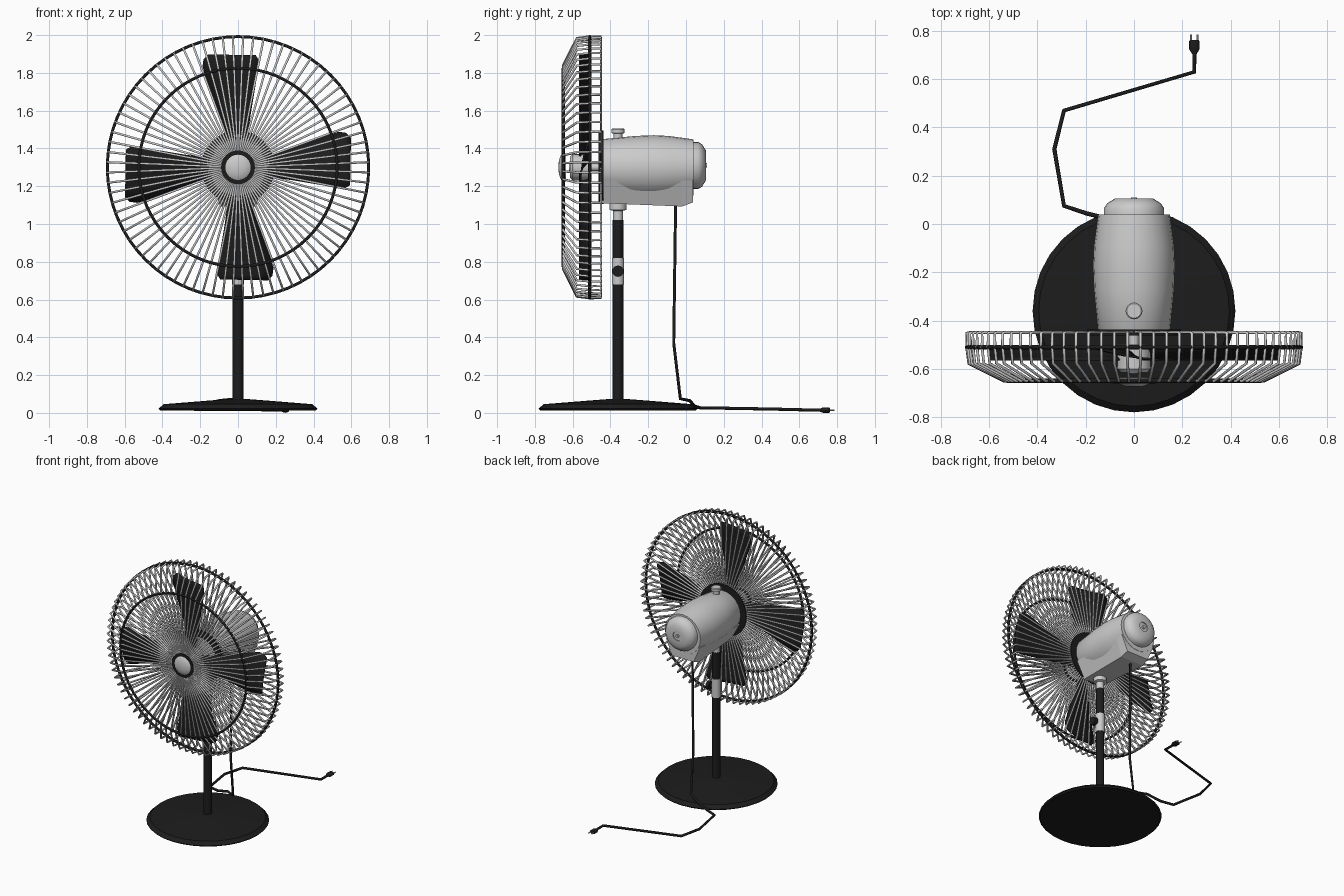
import bpy, bmesh, math
from mathutils import Matrix, Vector

if "Cube" in bpy.data.objects:
    bpy.data.objects.remove(bpy.data.objects["Cube"])

black = bpy.data.materials.new("black")
black.diffuse_color = (0.012, 0.012, 0.012, 1)
black.use_nodes = True
black.node_tree.nodes["Principled BSDF"].inputs["Base Color"].default_value = black.diffuse_color
PY, HZ = -0.36, 1.3          # pole y, fan axis height


def finish(name, bm, mat=None, smooth=True):
    bmesh.ops.remove_doubles(bm, verts=bm.verts, dist=1e-5)
    bmesh.ops.recalc_face_normals(bm, faces=bm.faces)
    me = bpy.data.meshes.new(name)
    bm.to_mesh(me)
    bm.free()
    ob = bpy.data.objects.new(name, me)
    bpy.context.collection.objects.link(ob)
    if mat:
        me.materials.append(mat)
    if smooth:
        bpy.ops.object.select_all(action='DESELECT')
        ob.select_set(True)
        bpy.context.view_layer.objects.active = ob
        bpy.ops.object.shade_smooth_by_angle(angle=math.radians(35))
    return ob


def lathe(name, profile, origin, axis='Z', n=24, mat=None, closed=False):
    """Spin (radius, height) points round an axis."""
    rot = {'Z': Matrix(), 'Y': Matrix.Rotation(-math.pi / 2, 4, 'X'),
           'X': Matrix.Rotation(math.pi / 2, 4, 'Y')}[axis]
    bm = bmesh.new()
    rows = []
    for k in range(n):
        a = 2 * math.pi * k / n
        rows.append([bm.verts.new(Vector(origin) + rot @ Vector((r * math.cos(a), r * math.sin(a), h)))
                     for r, h in profile])
    m = len(profile)
    for k in range(n):
        p, q = rows[k], rows[(k + 1) % n]
        for j in range(m if closed else m - 1):
            i = (j + 1) % m
            bm.faces.new((p[j], q[j], q[i], p[i]))
    bmesh.ops.dissolve_degenerate(bm, dist=1e-6, edges=bm.edges)
    return finish(name, bm, mat)


def cyl(name, r, h0, h1, origin, axis='Z', n=20, mat=None):
    return lathe(name, [(0, h0), (r, h0), (r, h1), (0, h1)], origin, axis, n, mat)


def tube(name, paths, r, mat=None, cyclic=False):
    cu = bpy.data.curves.new(name, 'CURVE')
    cu.dimensions = '3D'
    cu.bevel_depth, cu.bevel_resolution, cu.use_fill_caps = r, 1, True
    for pts in paths:
        s = cu.splines.new('POLY')
        s.points.add(len(pts) - 1)
        for p, c in zip(s.points, pts):
            p.co = (*c, 1)
        s.use_cyclic_u = cyclic
    ob = bpy.data.objects.new(name, cu)
    bpy.context.collection.objects.link(ob)
    if mat:
        cu.materials.append(mat)
    bpy.ops.object.select_all(action='DESELECT')
    ob.select_set(True)
    bpy.context.view_layer.objects.active = ob
    bpy.ops.object.convert(target='MESH')
    return ob


def polar(r, y, a):
    return (r * math.cos(a), y, HZ + r * math.sin(a))


# Stand: base, pole, height clamp and swivel neck
lathe("base", [(0, 0.012), (0.41, 0.012), (0.42, 0.022), (0.395, 0.046), (0.12, 0.068), (0.04, 0.074), (0, 0.074)],
      (0, PY, 0), n=32, mat=black)
cyl("pole", 0.028, 0.06, 1.02, (0, PY, 0), mat=black)
cyl("height_collar", 0.032, 0.68, 0.82, (0, PY, 0))
cyl("clamp_screw", 0.012, 0.02, 0.05, (0, PY, 0.75), 'X', 12, black)
cyl("clamp_knob", 0.03, 0.045, 0.07, (0, PY, 0.75), 'X', 16, black)
lathe("swivel_neck", [(0, 1.0), (0.027, 1.0), (0.027, 1.07), (0.045, 1.075), (0.045, 1.13), (0, 1.13)], (0, PY, 0))

# Motor housing, rear cap and underside block
lathe("motor_housing", [(0, -0.45), (0.14, -0.45), (0.15, -0.435), (0.166, -0.27), (0.17, -0.17), (0.166, -0.09),
                        (0.148, 0.04), (0, 0.04)], (0, 0, HZ), 'Y')
lathe("motor_rear_cap", [(0.125, 0.03), (0.125, 0.065), (0.112, 0.085), (0.08, 0.105), (0.035, 0.105), (0.035, 0.098),
                         (0, 0.098)], (0, 0, HZ + 0.01), 'Y')
cyl("rear_cap_button", 0.012, 0.09, 0.11, (0, 0, HZ + 0.01), 'Y', 12)
bm = bmesh.new()
secs = [[bm.verts.new(v) for v in ((-0.14, y, 1.23), (-w, y, z), (w, y, z), (0.14, y, 1.23))]
        for y, w, z in ((-0.445, 0.075, 1.11), (-0.02, 0.095, 1.093), (0.038, 0.09, 1.115))]
for a, b in zip(secs, secs[1:]):
    for i in range(4):
        j = (i + 1) % 4
        bm.faces.new((a[i], a[j], b[j], b[i]))
bm.faces.new(secs[0])
bm.faces.new(secs[-1])
finish("motor_underside", bm, smooth=False)
lathe("oscillation_knob", [(0, 1.44), (0.024, 1.44), (0.024, 1.478), (0.035, 1.482), (0.035, 1.5), (0.03, 1.505),
                           (0, 1.505)], (0, PY, 0), n=16)

# Fan hub and shaft
cyl("shaft", 0.02, -0.62, -0.44, (0, 0, HZ), 'Y', 12)
lathe("blade_hub", [(0, -0.615), (0.055, -0.615), (0.07, -0.6), (0.07, -0.5), (0, -0.5)], (0, 0, HZ), 'Y')

# Four pitched blades: stations of radius, left and right edge
stations = [(0.05, -0.035, 0.035), (0.15, -0.06, 0.045), (0.3, -0.115, 0.065), (0.45, -0.168, 0.088),
            (0.53, -0.195, 0.1), (0.57, -0.19, 0.1), (0.595, -0.165, 0.085)]
bm = bmesh.new()
for k in range(4):
    rot = Matrix.Rotation(k * math.pi / 2 + 0.015, 4, 'Y')
    rows = []
    for r, x0, x1 in stations:
        row = []
        for i in range(5):
            t = i / 4
            x = x0 + (x1 - x0) * t
            y = -0.535 + 0.055 * (0.5 - t) - 0.01 * math.sin(math.pi * t)
            row.append(bm.verts.new(rot @ Vector((x, y, r)) + Vector((0, 0, HZ))))
        rows.append(row)
    for a, b in zip(rows, rows[1:]):
        for i in range(4):
            bm.faces.new((a[i], a[i + 1], b[i + 1], b[i]))
blades = finish("fan_blades", bm, black)
sol = blades.modifiers.new("thickness", 'SOLIDIFY')
sol.thickness, sol.offset = 0.008, 0

# Wire cage: one bent wire per spoke, front hub to back plate
N = 80
wire = [(0.075, -0.65), (0.54, -0.65), (0.685, -0.578), (0.693, -0.51), (0.693, -0.452), (0.68, -0.45), (0.165, -0.45)]
tube("cage_wires", [[polar(r, y, 2 * math.pi * (k + 0.5) / N) for r, y in wire] for k in range(N)], 0.0065)

# Cage rings, back plate and front badge dome
for name, r, y, t in (("cage_outer_ring", 0.692, -0.51, 0.009), ("cage_front_ring", 0.525, -0.65, 0.009)):
    tube(name, [[polar(r, y, 2 * math.pi * k / 64) for k in range(64)]], t, black, True)
lathe("cage_back_plate", [(0.14, -0.462), (0.195, -0.462), (0.195, -0.438), (0.14, -0.438)], (0, 0, HZ), 'Y', 32,
      black, True)
lathe("cage_front_collar", [(0.066, -0.66), (0.09, -0.66), (0.09, -0.64), (0.066, -0.64)], (0, 0, HZ), 'Y', 24,
      black, True)
lathe("front_dome", [(0, -0.635), (0.074, -0.635), (0.074, -0.655), (0.06, -0.665), (0.035, -0.673), (0, -0.676)],
      (0, 0, HZ), 'Y')

# Power cord and plug
tube("power_cord", [[(-0.015, -0.055, 1.11), (-0.015, -0.065, 0.37), (-0.02, -0.03, 0.075), (-0.1, 0.02, 0.065),
                     (-0.2, 0.045, 0.035), (-0.29, 0.075, 0.027), (-0.33, 0.31, 0.023), (-0.29, 0.47, 0.02),
                     (0.25, 0.63, 0.016), (0.25, 0.72, 0.015)]], 0.009, black)
lathe("plug_body", [(0, 0.705), (0.01, 0.705), (0.022, 0.725), (0.022, 0.757), (0.018, 0.762), (0, 0.762)],
      (0.25, 0, 0.015), 'Y', 12, black).scale.z = 0.65
bpy.data.objects["plug_body"].location.z = 0.005
for s in (-1, 1):
    cyl("plug_prong", 0.004, 0.755, 0.785, (0.25 + s * 0.013, 0, 0.015), 'Y', 8)
